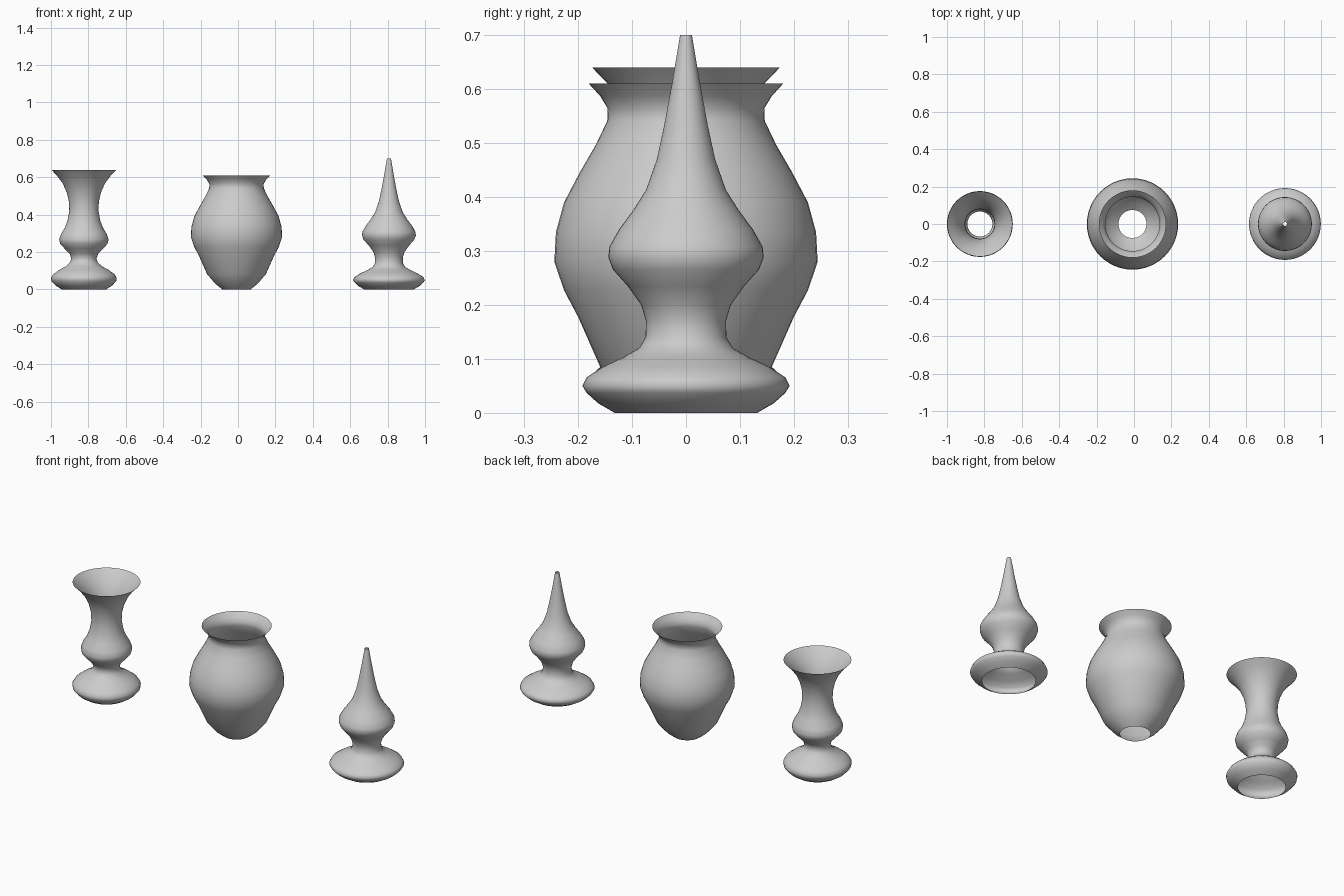
import bpy, bmesh
from math import cos, sin, pi

SEGMENTS = 48


def lathe(name, x, profile):
    """Revolve an open (radius, height) profile around a vertical axis at x."""
    bm = bmesh.new()
    rings = [[bm.verts.new((r * cos(2 * pi * i / SEGMENTS), r * sin(2 * pi * i / SEGMENTS), z))
              for i in range(SEGMENTS)] for r, z in profile]
    for low, high in zip(rings, rings[1:]):
        for i in range(SEGMENTS):
            j = (i + 1) % SEGMENTS
            bm.faces.new((low[i], low[j], high[j], high[i])).smooth = True
    mesh = bpy.data.meshes.new(name)
    bm.to_mesh(mesh)
    bm.free()
    obj = bpy.data.objects.new(name, mesh)
    obj.location.x = x
    bpy.context.collection.objects.link(obj)
    return obj


# Goblet: round foot, small bulb and flared cup
lathe("goblet", -0.824, [
    (0.118, 0), (0.15, 0.02), (0.173, 0.045), (0.176, 0.062), (0.165, 0.08),
    (0.135, 0.103), (0.095, 0.125), (0.074, 0.145), (0.067, 0.165), (0.076, 0.19),
    (0.103, 0.218), (0.127, 0.245), (0.132, 0.268), (0.122, 0.297), (0.102, 0.33),
    (0.087, 0.37), (0.078, 0.42), (0.08, 0.47), (0.092, 0.52), (0.113, 0.567),
    (0.143, 0.608), (0.174, 0.64)])

# Vase: full belly, narrow neck and flared lip
lathe("vase", -0.008, [
    (0.075, 0), (0.113, 0.03), (0.158, 0.083), (0.20, 0.178), (0.226, 0.227),
    (0.244, 0.28), (0.241, 0.335), (0.226, 0.39), (0.196, 0.447), (0.167, 0.497),
    (0.146, 0.541), (0.145, 0.564), (0.159, 0.587), (0.18, 0.61)])

# Finial: round foot, bulb and tall open spire
lathe("finial", 0.807, [
    (0.132, 0), (0.163, 0.018), (0.184, 0.037), (0.192, 0.05), (0.184, 0.066),
    (0.155, 0.085), (0.115, 0.104), (0.087, 0.12), (0.075, 0.14), (0.074, 0.17),
    (0.083, 0.2), (0.108, 0.235), (0.135, 0.265), (0.144, 0.288), (0.142, 0.308),
    (0.124, 0.34), (0.098, 0.375), (0.074, 0.413), (0.054, 0.47), (0.041, 0.53),
    (0.026, 0.61), (0.011, 0.7)])
